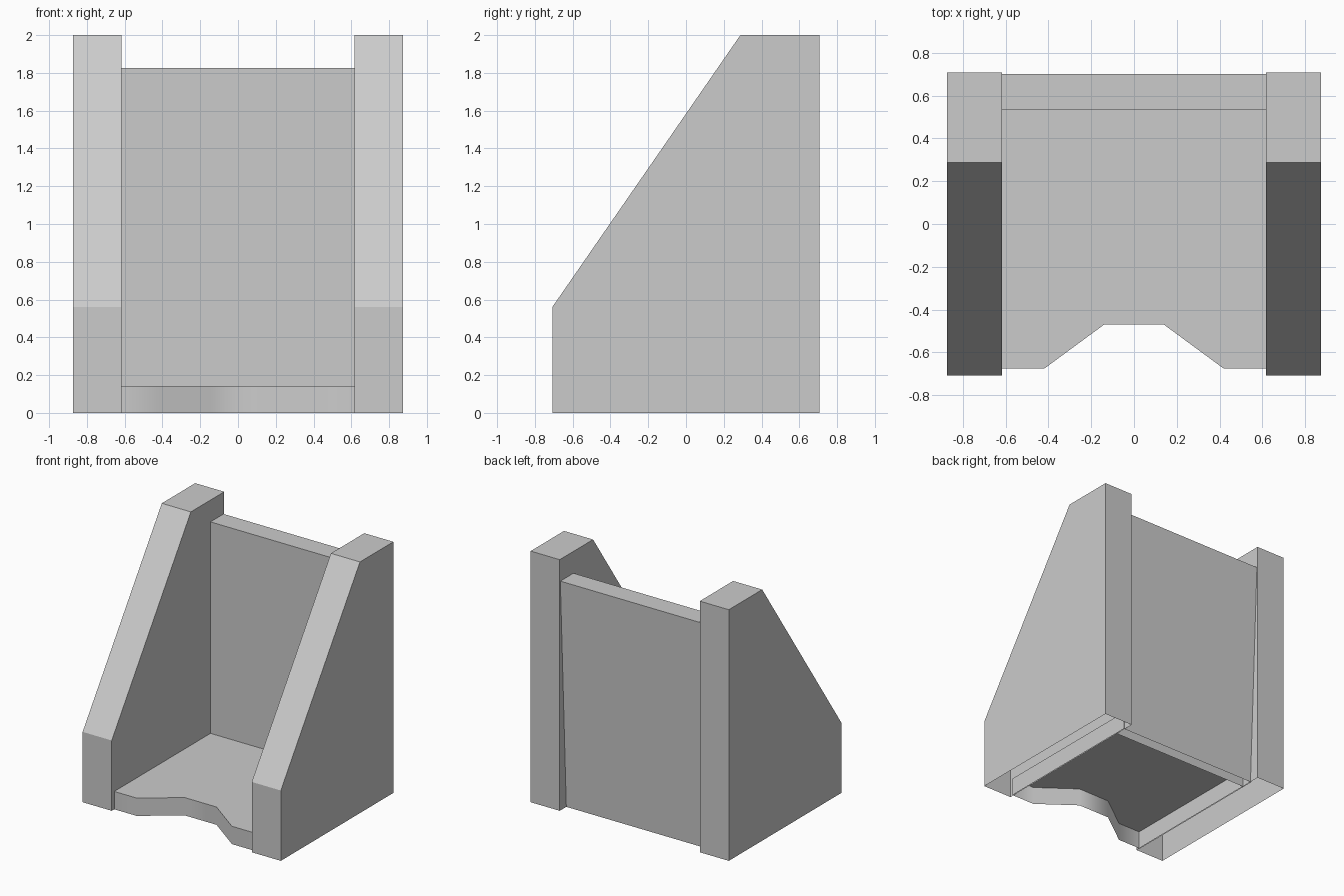
import bpy
import bmesh
import math
from mathutils import Vector

cube = bpy.data.objects.get("Cube")
if cube:
    bpy.data.objects.remove(cube, do_unlink=True)

grey = bpy.data.materials.new("light grey")
grey.use_nodes = True
grey.diffuse_color = (0.6, 0.6, 0.6, 1)
grey.node_tree.nodes["Principled BSDF"].inputs["Base Color"].default_value = (0.6, 0.6, 0.6, 1)


def extruded_shell(name, outline, offset):
    """Extrude an outline into a solid, leaving it open underneath."""
    bm = bmesh.new()
    face = bm.faces.new([bm.verts.new(p) for p in outline])
    result = bmesh.ops.extrude_face_region(bm, geom=[face], use_keep_orig=True)
    moved = [g for g in result["geom"] if isinstance(g, bmesh.types.BMVert)]
    bmesh.ops.translate(bm, verts=moved, vec=Vector(offset))
    bmesh.ops.recalc_face_normals(bm, faces=bm.faces)
    under = [f for f in bm.faces if all(abs(v.co.z) < 1e-4 for v in f.verts)]
    bmesh.ops.delete(bm, geom=under, context="FACES_ONLY")
    mesh = bpy.data.meshes.new(name)
    bm.to_mesh(mesh)
    bm.free()
    mesh.materials.append(grey)
    obj = bpy.data.objects.new(name, mesh)
    bpy.context.collection.objects.link(obj)
    return obj


inner, outer = 0.617, 0.873   # side wall faces
reach = inner + 0.008         # floor and back tuck slightly into the walls

# Sloped side walls
wall = [(-0.708, 0), (0.708, 0), (0.708, 2), (0.288, 2), (-0.708, 0.56)]
for name, start in (("left_wall", inner), ("right_wall", -outer)):
    extruded_shell(name, [(start, y, z) for y, z in wall], (outer - inner, 0, 0))

# Back panel, tapering towards its foot
panel = [(0.535, 0), (0.625, 0), (0.7, 1.826), (0.535, 1.826)]
extruded_shell("back_panel", [(-reach, y, z) for y, z in panel], (2 * reach, 0, 0))

# Floor with a notch in its front edge
half = [(0.14, -0.47), (0.42, -0.676), (reach, -0.676), (reach, 0.54)]
plan = half + [(-x, y) for x, y in reversed(half)]
floor = extruded_shell("floor", [(x, y, 0) for x, y in plan], (0, 0, 0.142))

# Soften the notch bends only
bpy.ops.object.select_all(action="DESELECT")
floor.select_set(True)
bpy.context.view_layer.objects.active = floor
bpy.ops.object.shade_smooth_by_angle(angle=math.radians(45))
